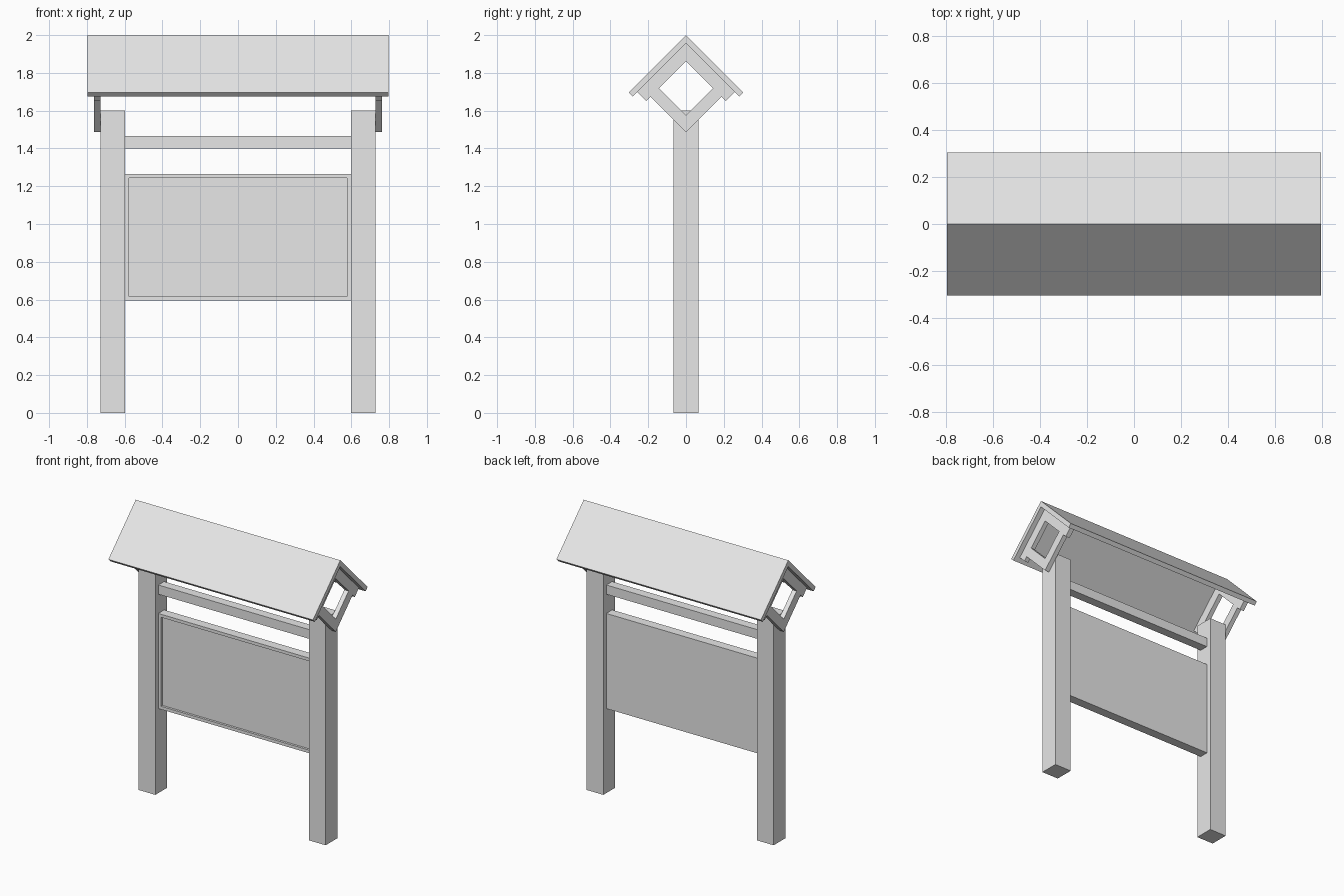
import bpy
import bmesh
from mathutils import Vector

cube = bpy.data.objects.get("Cube")
if cube:
    bpy.data.objects.remove(cube, do_unlink=True)

grey = bpy.data.materials.new("light_grey")
grey.use_nodes = True
grey.diffuse_color = (0.8, 0.8, 0.8, 1)
grey.node_tree.nodes["Principled BSDF"].inputs["Base Color"].default_value = (0.8, 0.8, 0.8, 1)


def finish(name, bm):
    """Turn a bmesh into a flat shaded object."""
    bmesh.ops.recalc_face_normals(bm, faces=bm.faces[:])
    mesh = bpy.data.meshes.new(name)
    bm.to_mesh(mesh)
    bm.free()
    mesh.materials.append(grey)
    obj = bpy.data.objects.new(name, mesh)
    bpy.context.collection.objects.link(obj)
    return obj


def box_mesh(low, high):
    low, high = Vector(low), Vector(high)
    bm = bmesh.new()
    bmesh.ops.create_cube(bm, size=1)
    bmesh.ops.scale(bm, vec=high - low, verts=bm.verts[:])
    bmesh.ops.translate(bm, vec=(low + high) / 2, verts=bm.verts[:])
    return bm


def chevron(name, x0, x1, apex, reach, drop, up=1):
    """45 degree V profile in the y-z plane, extruded along x."""
    half = [(reach, apex - up * reach), (reach - drop, apex - up * (reach + drop))]
    profile = [(0, apex), *half, (0, apex - up * 2 * drop)]
    profile += [(-y, z) for y, z in reversed(half)]
    bm = bmesh.new()
    face = bm.faces.new([bm.verts.new((x0, y, z)) for y, z in profile])
    side = bmesh.ops.extrude_face_region(bm, geom=[face])
    verts = [v for v in side["geom"] if isinstance(v, bmesh.types.BMVert)]
    bmesh.ops.translate(bm, vec=(x1 - x0, 0, 0), verts=verts)
    return finish(name, bm)


# Posts and the gable frames on their outer faces
for side, s in (("left", 1), ("right", -1)):
    inner, outer = sorted((s * 0.598, s * 0.729))
    finish(side + "_post", box_mesh((inner, -0.066, 0), (outer, 0.066, 1.6)))
    chevron(side + "_rafters", s * 0.729, s * 0.762, 1.956, 0.258, 0.047)
    chevron(side + "_braces", s * 0.729, s * 0.762, 1.487, 0.1875, 0.045, up=-1)

# Roof
chevron("roof", -0.797, 0.797, 2.0, 0.304, 0.022)

# Cross rail
finish("cross_rail", box_mesh((-0.6, -0.032, 1.4), (0.6, 0.032, 1.465)))

# Notice board with a recessed front panel
bm = box_mesh((-0.6, -0.033, 0.595), (0.6, 0.033, 1.265))
bm.normal_update()
front = [f for f in bm.faces if f.normal.y < -0.9]
bmesh.ops.inset_region(bm, faces=front, thickness=0.031)
recess = bmesh.ops.extrude_face_region(bm, geom=front)
bmesh.ops.translate(bm, vec=(0, 0.016, 0),
                    verts=[v for v in recess["geom"] if isinstance(v, bmesh.types.BMVert)])
bmesh.ops.delete(bm, geom=[f for f in front if f.is_valid], context="FACES_ONLY")
finish("notice_board", bm)
